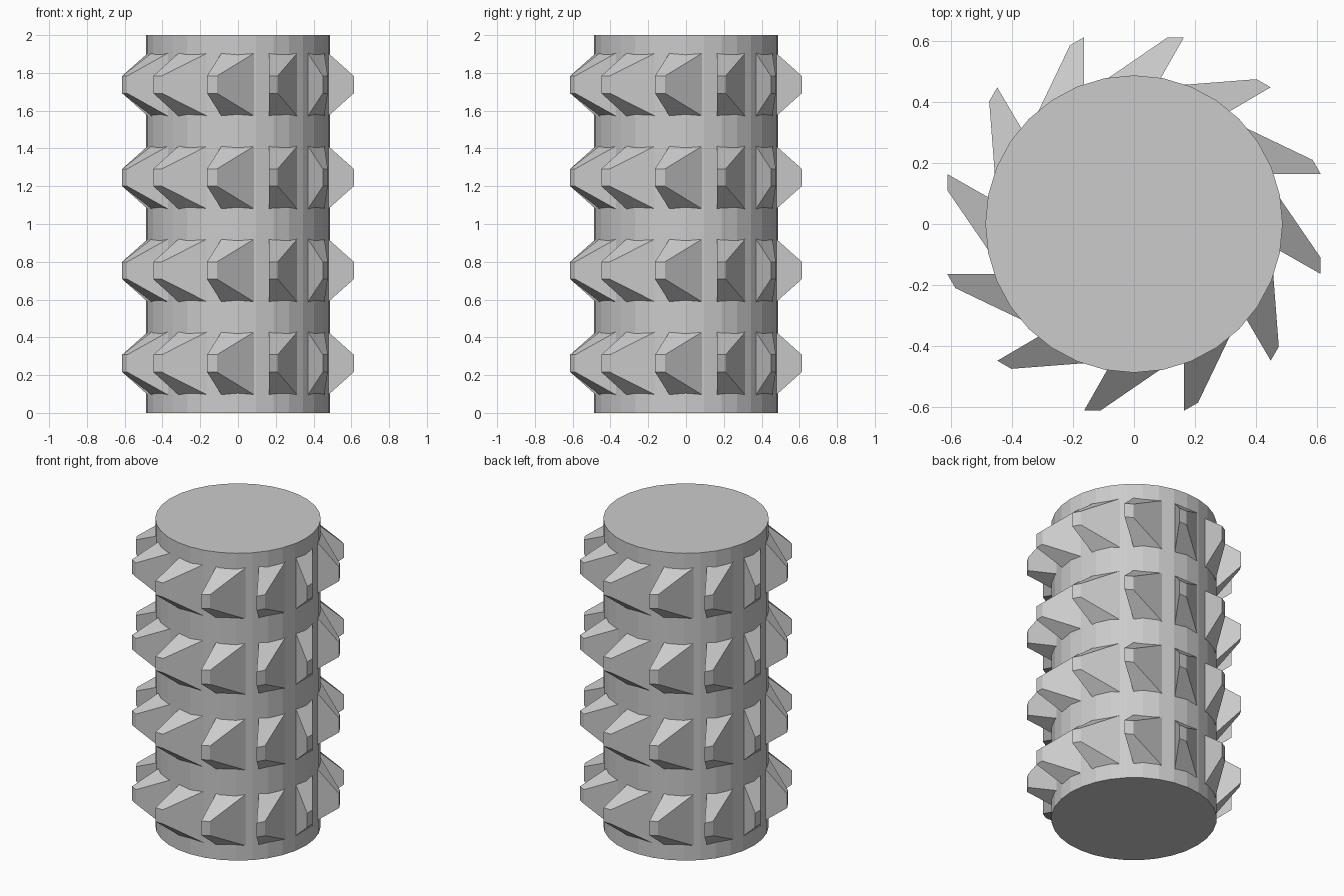
import bpy, bmesh, math
from mathutils import Matrix, Vector

if "Cube" in bpy.data.objects:
    bpy.data.objects.remove(bpy.data.objects["Cube"])

RADIUS, HEIGHT, SIDES = 0.488, 2.0, 32
TEETH, ROWS = 12, 4
FIRST_ROW, PITCH = 0.262, 0.492

grey = bpy.data.materials.new("plain grey")
grey.diffuse_color = (0.6, 0.6, 0.6, 1)
grey.use_nodes = True
grey.node_tree.nodes["Principled BSDF"].inputs["Base Color"].default_value = grey.diffuse_color


def finish(name, bm):
    bmesh.ops.recalc_face_normals(bm, faces=bm.faces)
    mesh = bpy.data.meshes.new(name)
    bm.to_mesh(mesh)
    bm.free()
    mesh.materials.append(grey)
    obj = bpy.data.objects.new(name, mesh)
    bpy.context.collection.objects.link(obj)
    return obj


# Drum core
bm = bmesh.new()
bmesh.ops.create_cone(bm, cap_ends=True, segments=SIDES, radius1=RADIUS,
                      radius2=RADIUS, depth=HEIGHT,
                      matrix=Matrix.Translation((0, 0, HEIGHT / 2)))
finish("drum_core", bm)


def add_tooth(bm, matrix):
    """Leaning truncated pyramid: wide base sunk in the drum, small tip."""
    rings = []
    for y, x0, x1, half in ((0.465, -0.105, 0.080, 0.178),
                            (0.613, 0.111, 0.164, 0.046)):
        rings.append([bm.verts.new(matrix @ Vector((x, y, z)))
                      for x, z in ((x0, -half), (x1, -half), (x1, half), (x0, half))])
    base, tip = rings
    bm.faces.new(base)
    bm.faces.new(tip)
    for i in range(4):
        j = (i + 1) % 4
        bm.faces.new((base[i], base[j], tip[j], tip[i]))


# Rings of teeth
for row in range(ROWS):
    bm = bmesh.new()
    lift = Matrix.Translation((0, 0, FIRST_ROW + row * PITCH))
    for k in range(TEETH):
        add_tooth(bm, lift @ Matrix.Rotation(math.tau * k / TEETH, 4, 'Z'))
    finish(f"tooth_ring_{row + 1}", bm)
